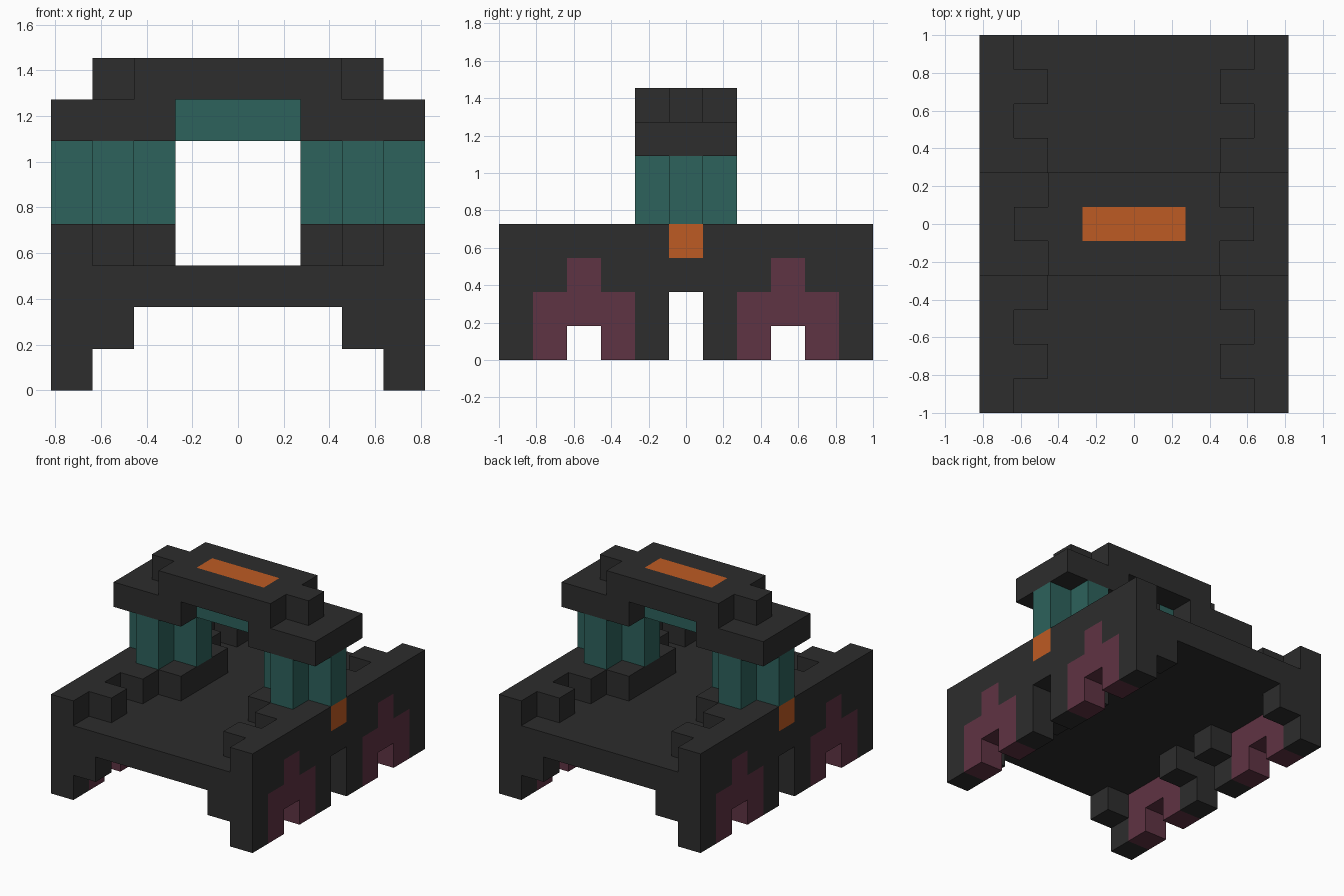
import bpy
import bmesh
from mathutils import Vector

# Remove only the default cube
cube = bpy.data.objects.get("Cube")
if cube:
    bpy.data.objects.remove(cube, do_unlink=True)

UNIT = 2 / 11  # edge length of one building block


def srgb(r, g, b):
    def lin(c):
        c /= 255
        return c / 12.92 if c <= 0.04045 else ((c + 0.055) / 1.055) ** 2.4
    return (lin(r), lin(g), lin(b), 1.0)


def material(name, colour):
    mat = bpy.data.materials.new(name)
    mat.use_nodes = True
    mat.diffuse_color = colour
    mat.node_tree.nodes["Principled BSDF"].inputs["Base Color"].default_value = colour
    return mat


charcoal = material("charcoal", srgb(45, 45, 45))
teal = material("teal", srgb(45, 98, 92))
plum = material("plum", srgb(95, 51, 67))
orange = material("orange", srgb(190, 91, 35))

grid = {}        # block position -> part name
part_mats = {}   # part name -> material


def block(name, mat, xs, ys, zs, paired=False):
    """Fill a box of blocks, mirrored across x and y; later parts replace earlier ones."""
    for x in range(xs[0], xs[1] + 1):
        for y in range(ys[0], ys[1] + 1):
            for z in range(zs[0], zs[1] + 1):
                for sx in (1, -1):
                    part = name + ("_left" if sx > 0 else "_right") if paired else name
                    part_mats[part] = mat
                    for sy in (1, -1):
                        grid[(sx * x, sy * y, z)] = part


# Deck plate
block("deck", charcoal, (0, 4), (0, 5), (2, 2))

# Legs: outer feet and the inner brackets stepping up to the deck
for y in (1, 5):
    block("legs", charcoal, (4, 4), (y, y), (0, 1), True)
    block("legs", charcoal, (3, 3), (y, y), (1, 1), True)

# Plum arches between the legs
for y in (2, 4):
    block("side_arches", plum, (4, 4), (y, y), (0, 1), True)
block("side_arches", plum, (4, 4), (3, 3), (1, 2), True)

# Side walls with inner battlements and a plinth under each pillar
block("side_wall", charcoal, (4, 4), (0, 5), (3, 3), True)
for y in (2, 4):
    block("side_wall", charcoal, (3, 3), (y, y), (3, 3), True)
block("pillar_plinth", charcoal, (2, 4), (0, 1), (3, 3), True)
block("side_lamp", orange, (4, 4), (0, 0), (3, 3), True)

# Cross-shaped pillars
block("pillar", teal, (2, 4), (0, 0), (4, 5), True)
block("pillar", teal, (3, 3), (1, 1), (4, 5), True)

# Roof: end slabs, beam between them, stepped cap and top light
block("roof_slab", charcoal, (2, 4), (0, 1), (6, 6), True)
block("roof_beam", teal, (0, 1), (0, 0), (6, 6))
block("roof_cap", charcoal, (0, 2), (0, 1), (7, 7))
block("roof_cap", charcoal, (3, 3), (0, 0), (7, 7))


def build(name, mat):
    """Make one object from the outward faces of its blocks."""
    bm = bmesh.new()
    for cell in [c for c, part in grid.items() if part == name]:
        centre = Vector(cell) + Vector((0, 0, 0.5))
        for axis in range(3):
            for sign in (1, -1):
                n = Vector((0, 0, 0))
                n[axis] = sign
                if tuple(int(a + b) for a, b in zip(cell, n)) in grid:
                    continue
                u = Vector((0, 0, 0))
                u[(axis + 1) % 3] = 0.5
                v = n.cross(u)
                mid = centre + n / 2
                corners = (mid - u - v, mid + u - v, mid + u + v, mid - u + v)
                bm.faces.new([bm.verts.new(p * UNIT) for p in corners])
    bmesh.ops.remove_doubles(bm, verts=bm.verts[:], dist=0.001)
    mesh = bpy.data.meshes.new(name)
    bm.to_mesh(mesh)
    bm.free()
    mesh.materials.append(mat)
    obj = bpy.data.objects.new(name, mesh)
    bpy.context.collection.objects.link(obj)
    return obj


for part, mat in part_mats.items():
    build(part, mat)

# Top light: the middle strip of the roof cap's upper face
cap = bpy.data.objects["roof_cap"]
cap.data.materials.append(orange)
for face in cap.data.polygons:
    c = face.center / UNIT
    if face.normal.z > 0.5 and abs(c.x) < 1.5 and abs(c.y) < 0.5:
        face.material_index = 1
